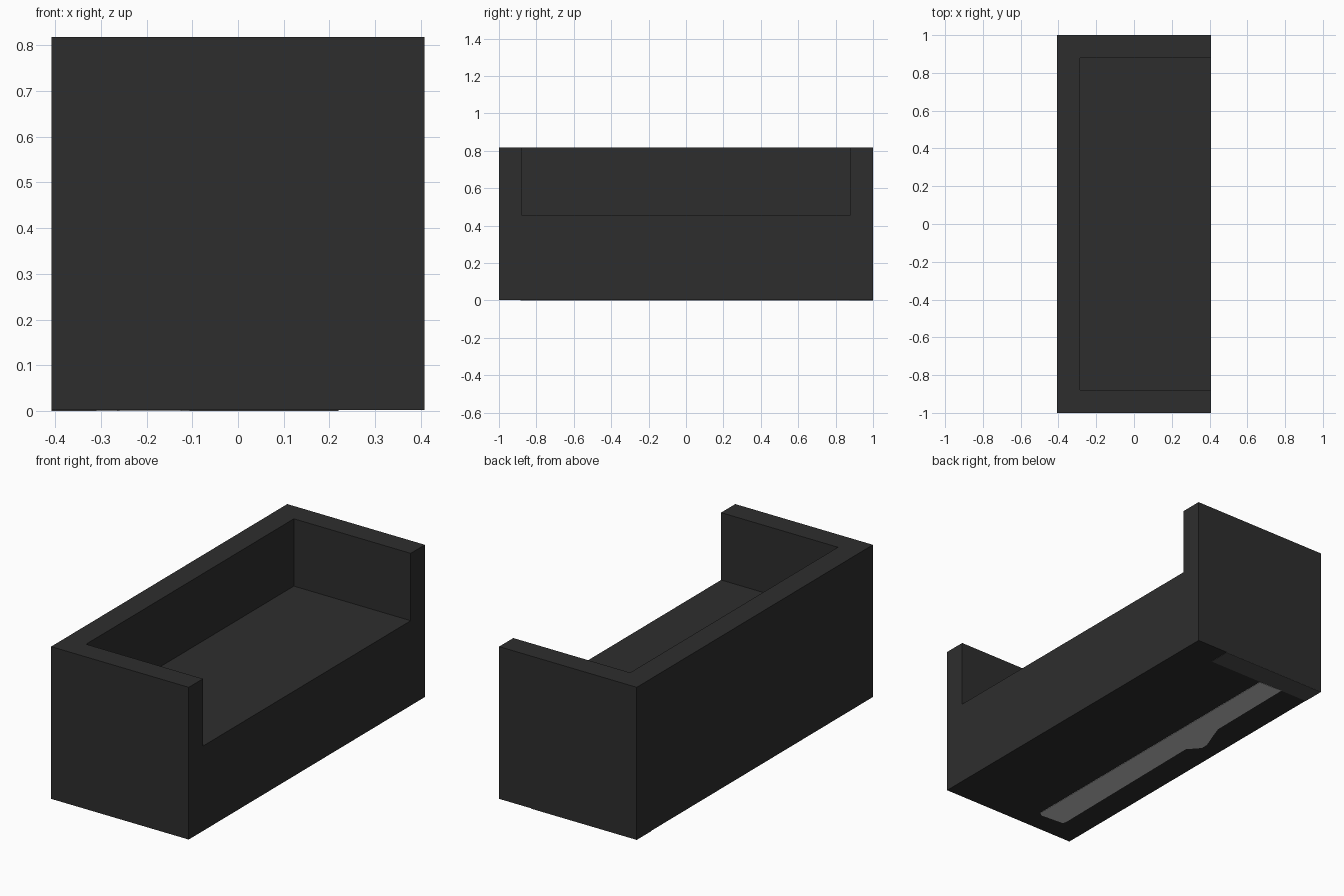
import bpy, bmesh

if "Cube" in bpy.data.objects:
    bpy.data.objects.remove(bpy.data.objects["Cube"])


def material(name, value):
    m = bpy.data.materials.new(name)
    m.diffuse_color = (value, value, value, 1)
    m.use_nodes = True
    m.node_tree.nodes["Principled BSDF"].inputs["Base Color"].default_value = m.diffuse_color
    return m


def prism(name, outline, z0, z1, mat):
    """Extrude a flat x/y outline from z0 up to z1."""
    bm = bmesh.new()
    face = bm.faces.new([bm.verts.new((x, y, z0)) for x, y in outline])
    out = bmesh.ops.extrude_face_region(bm, geom=[face])
    top = [v for v in out["geom"] if isinstance(v, bmesh.types.BMVert)]
    bmesh.ops.translate(bm, verts=top, vec=(0, 0, z1 - z0))
    bmesh.ops.recalc_face_normals(bm, faces=bm.faces[:])
    mesh = bpy.data.meshes.new(name)
    bm.to_mesh(mesh)
    bm.free()
    mesh.materials.append(mat)
    ob = bpy.data.objects.new(name, mesh)
    bpy.context.collection.objects.link(ob)
    return ob


def rect(x0, x1, y0, y1):
    return [(x0, y0), (x1, y0), (x1, y1), (x0, y1)]


charcoal = material("charcoal fabric", 0.027)
dark_grey = material("dark grey underside", 0.083)
light_grey = material("light grey underside", 0.57)

W, H, SEAT, ARM, BACK = 0.408, 0.818, 0.457, 0.88, -0.285

# sofa body: one block with the seat recess cut out
body = prism("sofa_body", rect(-W, W, -1, 1), 0.002, H, charcoal)
cutter = prism("seat_recess_cutter", rect(BACK, W + 0.2, -ARM, ARM), SEAT, H + 0.2, charcoal)
cutter.hide_render = True
cutter.hide_viewport = False
cutter.display_type = 'WIRE'
cut = body.modifiers.new("seat recess", 'BOOLEAN')
cut.operation = 'DIFFERENCE'
cut.solver = 'EXACT'
cut.object = cutter

# underside patches, thin plates flush with the floor
prism("underside_strip",
      [(-0.105, 0.875), (-0.105, -0.87), (-0.125, -0.885), (-0.26, -0.875),
       (-0.265, -0.85), (-0.255, 0.11), (-0.275, 0.13), (-0.31, 0.17),
       (-0.31, 0.21), (-0.275, 0.30), (-0.25, 0.37), (-0.245, 0.88)],
      0.0, 0.003, light_grey)
prism("underside_end_band", rect(-W, 0.22, ARM, 1), 0.0, 0.003, dark_grey)
